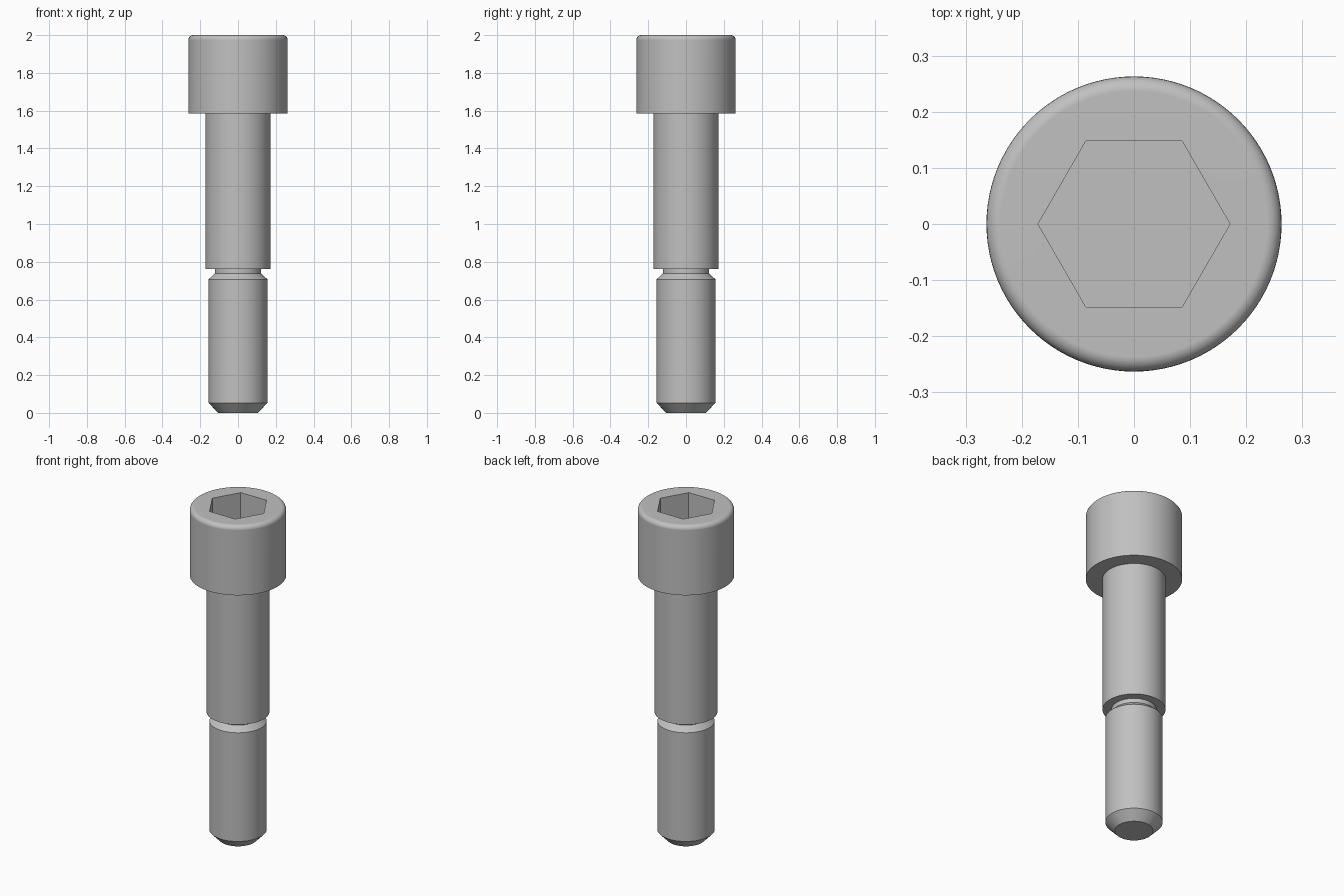
import bpy
import bmesh
from math import cos, sin, pi, radians

SIDES = 96  # divisible by six, so the hexagon corners fall on ring points

if "Cube" in bpy.data.objects:
    bpy.data.objects.remove(bpy.data.objects["Cube"], do_unlink=True)

steel = bpy.data.materials.new("grey steel")
steel.use_nodes = True
colour = (0.53, 0.53, 0.53, 1)
steel.diffuse_color = colour
steel.node_tree.nodes["Principled BSDF"].inputs["Base Color"].default_value = colour


def round_ring(radius, angle):
    return radius


def hex_ring(corner, angle):
    # Radius of a hexagon outline with corners on the x axis
    return corner * cos(pi / 6) / cos(angle % (pi / 3) - pi / 6)


def build_part(name, rings, cap_start=False, cap_end=False):
    """Skin a stack of rings (radius, height, shape), listed upward along the outside."""
    bm = bmesh.new()
    loops = []
    for radius, z, shape in rings:
        loop = []
        for i in range(SIDES):
            a = 2 * pi * i / SIDES
            r = shape(radius, a)
            loop.append(bm.verts.new((r * cos(a), r * sin(a), z)))
        loops.append(loop)
    for low, high in zip(loops, loops[1:]):
        for i in range(SIDES):
            j = (i + 1) % SIDES
            bm.faces.new((low[i], low[j], high[j], high[i]))
    if cap_start:
        bm.faces.new(loops[0][::-1])
    if cap_end:
        bm.faces.new(loops[-1])
    mesh = bpy.data.meshes.new(name)
    bm.to_mesh(mesh)
    bm.free()
    mesh.materials.append(steel)
    obj = bpy.data.objects.new(name, mesh)
    bpy.context.collection.objects.link(obj)
    bpy.ops.object.select_all(action="DESELECT")
    obj.select_set(True)
    bpy.context.view_layer.objects.active = obj
    bpy.ops.object.shade_smooth_by_angle(angle=radians(30))
    # Keep the flat faces flat next to the rounded rim
    weighted = obj.modifiers.new("flat face normals", "WEIGHTED_NORMAL")
    weighted.keep_sharp = True
    return obj


def turned(*points):
    return [(r, z, round_ring) for r, z in points]


HEAD_R, SHANK_R, NECK_R, THREAD_R = 0.263, 0.172, 0.123, 0.156
TOP, HEAD_Z, SHOULDER_Z = 2.0, 1.584, 0.763
FILLET, SOCKET_R, SOCKET_DEPTH = 0.026, 0.171, 0.21

# Threaded end with its chamfered tip
build_part("threaded_end", turned((0.105, 0), (THREAD_R, 0.053), (THREAD_R, 0.707)),
           cap_start=True)

# Undercut neck, tapering in from the threaded end
build_part("neck", turned((THREAD_R, 0.707), (NECK_R, 0.737), (NECK_R, SHOULDER_Z)))

# Plain shank with its shoulder
build_part("shank", turned((NECK_R, SHOULDER_Z), (SHANK_R, SHOULDER_Z), (SHANK_R, HEAD_Z)))

# Cap head: underside, wall, rounded rim, then the hexagonal socket
rim = [(HEAD_R - FILLET + FILLET * cos(t * pi / 12), TOP - FILLET + FILLET * sin(t * pi / 12))
       for t in range(7)]
socket = [(SOCKET_R, TOP, hex_ring), (SOCKET_R, TOP - SOCKET_DEPTH, hex_ring)]
build_part("cap_head", turned((SHANK_R, HEAD_Z), (HEAD_R, HEAD_Z), *rim) + socket, cap_end=True)
